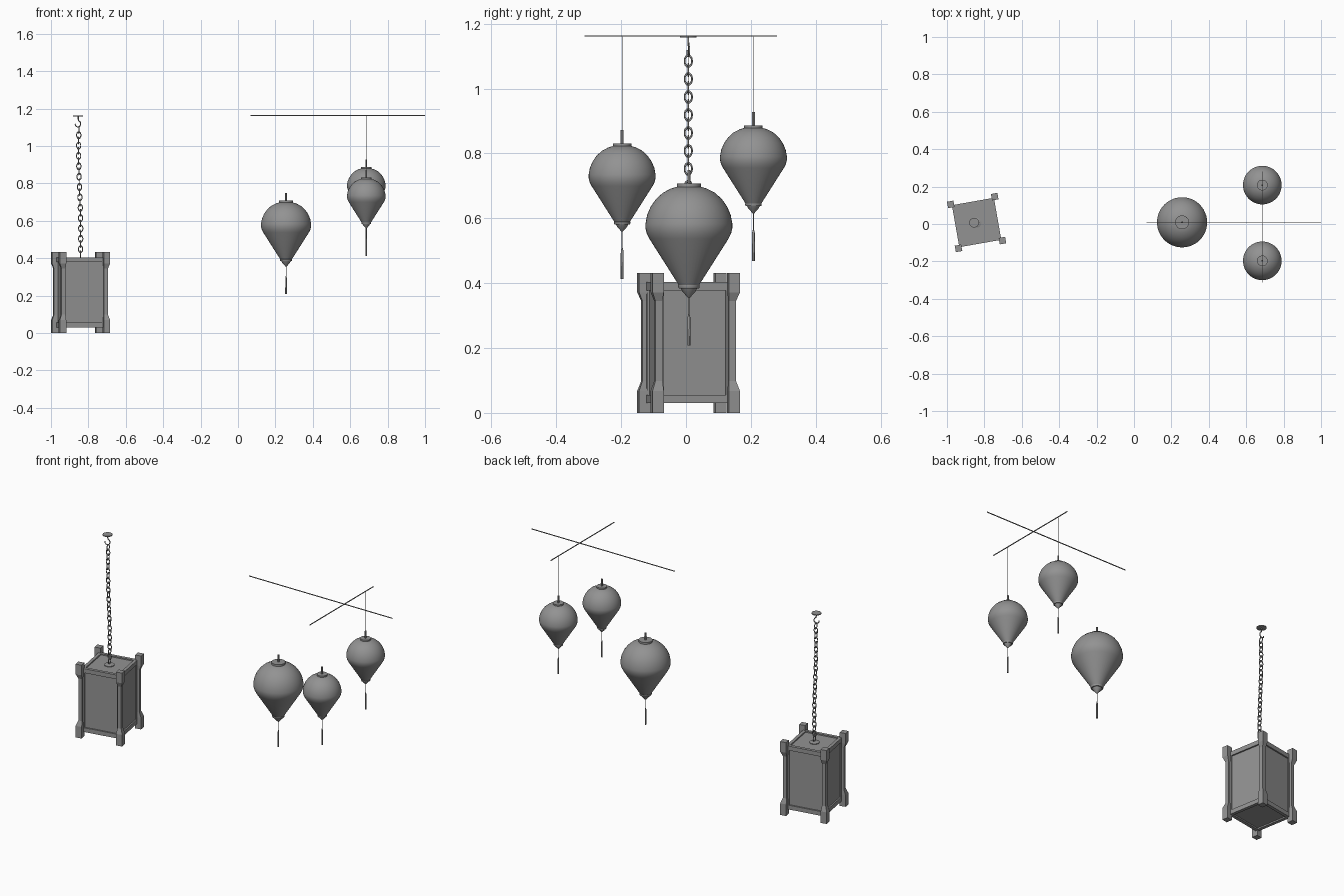
import bpy, bmesh
from math import sin, cos, pi, radians
from mathutils import Matrix, Vector

if "Cube" in bpy.data.objects:
    bpy.data.objects.remove(bpy.data.objects["Cube"])

DARK = bpy.data.materials.new("dark_grey")
DARK.diffuse_color = (0.29, 0.29, 0.29, 1)
DARK.use_nodes = True
DARK.node_tree.nodes["Principled BSDF"].inputs["Base Color"].default_value = DARK.diffuse_color


def finish(name, bm, smooth=False, matrix=None):
    if matrix:
        bm.transform(matrix)
    bmesh.ops.recalc_face_normals(bm, faces=bm.faces)
    me = bpy.data.meshes.new(name)
    bm.to_mesh(me)
    bm.free()
    me.materials.append(DARK)
    ob = bpy.data.objects.new(name, me)
    bpy.context.collection.objects.link(ob)
    if smooth:
        bpy.ops.object.select_all(action='DESELECT')
        ob.select_set(True)
        bpy.context.view_layer.objects.active = ob
        bpy.ops.object.shade_smooth_by_angle(angle=radians(30))
    return ob


def loft(bm, rings):
    loops = [[bm.verts.new(p) for p in r] for r in rings]
    n = len(loops[0])
    for a, b in zip(loops, loops[1:]):
        for i in range(n):
            j = (i + 1) % n
            bm.faces.new((a[i], a[j], b[j], b[i]))
    bm.faces.new(loops[0])
    bm.faces.new(loops[-1])


def lathe(name, profile, loc, seg=48):
    bm = bmesh.new()
    loft(bm, [[(r * cos(2 * pi * i / seg), r * sin(2 * pi * i / seg), z)
               for i in range(seg)] for r, z in profile])
    return finish(name, bm, True, Matrix.Translation(loc))


def box(name, lo, hi, matrix=None):
    bm = bmesh.new()
    (x0, y0, z0), (x1, y1, z1) = lo, hi
    loft(bm, [[(x0, y0, z), (x1, y0, z), (x1, y1, z), (x0, y1, z)] for z in (z0, z1)])
    return finish(name, bm, False, matrix)


# Box lantern, turned ten degrees
BOX = Matrix.Translation((-0.8415, 0.008, 0)) @ Matrix.Rotation(radians(10), 4, 'Z')
box("lantern_panels", (-0.106, -0.106, 0.038), (0.106, 0.106, 0.396), BOX)

OUT, INN = 0.1368, 0.1018
for k in range(4):
    M = BOX @ Matrix.Rotation(k * pi / 2, 4, 'Z')
    # corner post with flared outer ends
    bm = bmesh.new()
    rings = []
    for z, cut in ((0, 0), (0.068, 0), (0.098, 0.0105), (0.345, 0.0105), (0.372, 0), (0.432, 0)):
        o, n = OUT - cut, INN + cut * 0.2
        rings.append([(n, n, z), (o, n, z), (o, o, z), (n, o, z)])
    loft(bm, rings)
    finish("corner_post", bm, False, M)
    # frame rails
    for nm, z in (("bottom_rail", 0.03), ("top_rail", 0.378)):
        box(nm, (-0.114, -0.114, z), (0.114, -0.096, z + 0.025), M)
    # thin upright strips beside the posts
    for s in (-1, 1):
        a, b = sorted((s * 0.097, s * 0.107))
        box("side_strip", (a, -0.113, 0.05), (b, -0.10, 0.38), M)

# Chain with ceiling plate, hook and roof plate
lathe("ceiling_plate", [(0.024, 1.157), (0.026, 1.158), (0.026, 1.163)], (-0.855, 0.007, 0), 24)
lathe("roof_plate", [(0.027, 0.396), (0.027, 0.400), (0.012, 0.404)], (-0.843, 0.007, 0), 24)

N = 25
for i in range(N):
    t = i / (N - 1)
    x = -0.851 + 0.009 * t - 0.003 * sin(2 * pi * t)
    bpy.ops.mesh.primitive_torus_add(major_radius=0.0115, minor_radius=0.0026,
                                     major_segments=18, minor_segments=8)
    ob = bpy.context.object
    ob.name = "chain_link"
    ob.data.materials.append(DARK)
    ob.data.transform(Matrix.Translation((x, 0.007, 1.085 - i * 0.0277))
                      @ Matrix.Rotation(i * pi / 2, 4, 'Z')
                      @ Matrix.Diagonal((1, 1, 1.5, 1)) @ Matrix.Rotation(pi / 2, 4, 'Y'))
    bpy.ops.object.shade_smooth()

cu = bpy.data.curves.new("ceiling_hook", 'CURVE')
cu.dimensions = '3D'
cu.bevel_depth = 0.003
cu.bevel_resolution = 2
cu.use_fill_caps = True
cu.materials.append(DARK)
pts = [Vector((0, 0, 1.158)), Vector((0, 0, 1.143))]
for k in range(9):
    a = radians(75 - k * 32)
    pts.append(Vector((0.015 * cos(a) - 0.002, 0.003 * cos(a), 1.118 + 0.017 * sin(a))))
sp = cu.splines.new('POLY')
sp.points.add(len(pts) - 1)
for p, c in zip(sp.points, pts):
    p.co = (c.x - 0.854, c.y + 0.007, c.z, 1)
bpy.context.collection.objects.link(bpy.data.objects.new("ceiling_hook", cu))

# Hanging bars
box("long_bar", (0.066, 0.008, 1.160), (1.0, 0.012, 1.164))
box("cross_bar", (0.684, -0.313, 1.160), (0.688, 0.28, 1.164))

# Paper lanterns: profile measured from the cap top of the large one
BODY = [(0.034, -0.010), (0.055, -0.016), (0.080, -0.029), (0.102, -0.049),
        (0.118, -0.072), (0.129, -0.098), (0.134, -0.125), (0.134, -0.138),
        (0.130, -0.155), (0.122, -0.171), (0.030, -0.316)]
CAP = [(0.037, -0.014), (0.037, 0.0)]
RING = [(0.031, -0.324), (0.033, -0.320), (0.033, -0.314), (0.028, -0.312)]
TIP = [(0.026, -0.323), (0.020, -0.334), (0.003, -0.353)]

for x, y, top, s in ((0.257, 0.009, 0.708, 1), (0.686, -0.197, 0.831, 0.77), (0.686, 0.208, 0.887, 0.77)):
    for nm, prof in (("lantern_body", BODY), ("lantern_cap", CAP),
                     ("lower_ring", RING), ("lower_tip", TIP)):
        lathe(nm, [(r * s, z * s) for r, z in prof], (x, y, top))
    tip = top - 0.353 * s
    lathe("top_stub", [(0.005, top - 0.01), (0.005, top + 0.041)], (x, y, 0), 12)
    lathe("hanging_string", [(0.0008, top), (0.0008, 1.162)], (x, y, 0), 6)
    lathe("tassel_cord", [(0.0015, tip - 0.06), (0.0015, tip + 0.01)], (x, y, 0), 6)
    lathe("tassel", [(0.0045, tip - 0.147), (0.0042, tip - 0.06), (0.002, tip - 0.05)], (x, y, 0), 12)
